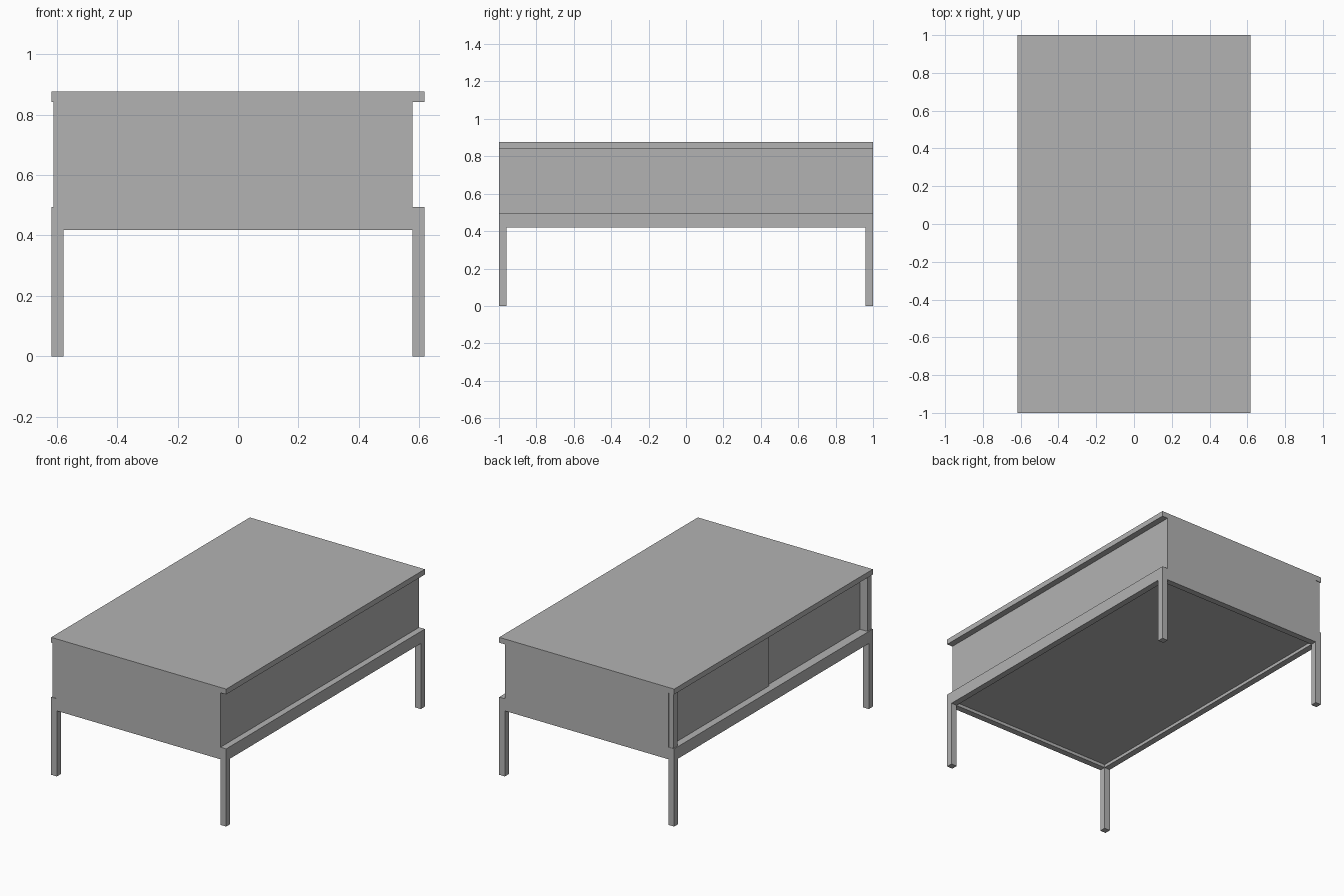
import bpy

if "Cube" in bpy.data.objects:
    bpy.data.objects.remove(bpy.data.objects["Cube"])

# One plain grey for the whole piece
grey = bpy.data.materials.new("plain_grey")
grey.diffuse_color = (0.45, 0.45, 0.45, 1)
grey.use_nodes = True
grey.node_tree.nodes["Principled BSDF"].inputs["Base Color"].default_value = grey.diffuse_color

HX, HY = 0.617, 1.0             # half width, half length
LEG = 0.04                      # leg and rail thickness
Z_RAIL, Z_SHELF, Z_LID, Z_TOP = 0.418, 0.495, 0.842, 0.876


def box(name, x, y, z):
    """Box from (min, max) ranges on each axis."""
    bpy.ops.mesh.primitive_cube_add(size=1, location=[sum(r) / 2 for r in (x, y, z)])
    ob = bpy.context.object
    ob.name = name
    ob.scale = [r[1] - r[0] for r in (x, y, z)]
    bpy.ops.object.transform_apply(location=False, rotation=False, scale=True)
    ob.data.materials.append(grey)
    return ob


def span(a, b):
    return (min(a, b), max(a, b))


IX, IY = HX - LEG, HY - LEG     # inner faces of legs and rails

# Table top
box("table_top", (-HX, HX), (-HY, HY), (Z_LID, Z_TOP))

# Legs, running up to the shelf
for sx in (-1, 1):
    for sy in (-1, 1):
        box("leg", span(sx * IX, sx * HX), span(sy * IY, sy * HY), (0, Z_SHELF))

# Long rails between the legs
for sx in (-1, 1):
    box("side_rail", span(sx * IX, sx * HX), (-IY, IY), (Z_RAIL, Z_SHELF))

# End panels, flush with the legs and top
for sy in (-1, 1):
    box("end_panel", (-IX, IX), span(sy * IY, sy * HY), (Z_RAIL, Z_LID))

# Cabinet floor, raised slightly inside the rails
box("cabinet_floor", (-IX, IX), (-IY, IY), (Z_RAIL + 0.02, Z_SHELF))

# Fixed panel on the right side
box("back_panel", (IX - 0.02, IX), (-IY, IY), (Z_SHELF, Z_LID))

# Corner posts framing the door opening on the left side
for sy in (-1, 1):
    box("door_post", (-0.61, -0.555), span(sy * (IY - 0.005), sy * (HY - 0.003)), (Z_SHELF, Z_LID))

# Two overlapping sliding doors on the left side
box("outer_sliding_door", (-0.572, -0.560), (-0.02, IY), (Z_SHELF, Z_LID))
box("inner_sliding_door", (-0.558, -0.546), (-IY, 0.02), (Z_SHELF, Z_LID))
